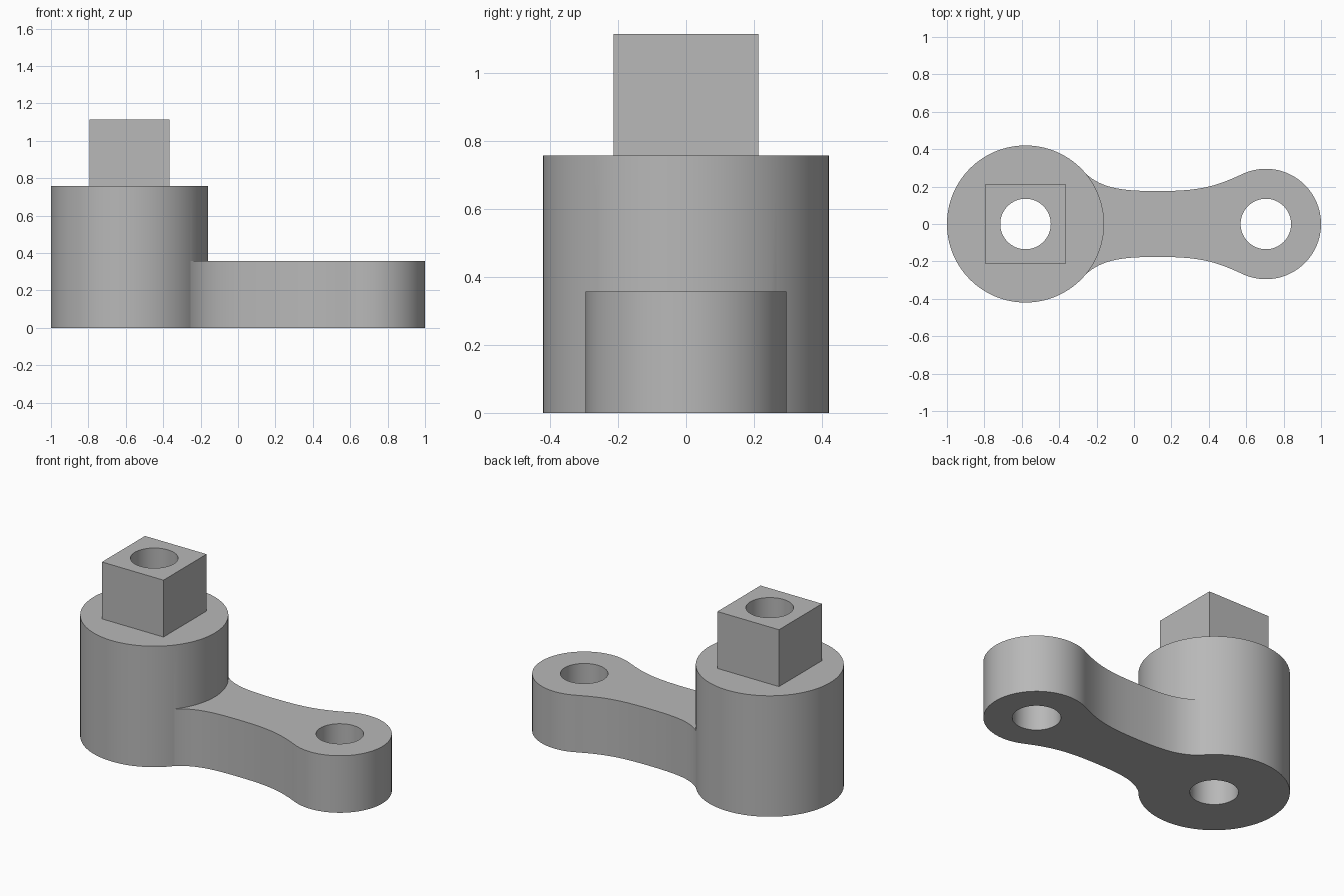
import bpy
import bmesh
from math import cos, sin, pi, radians
from mathutils import Vector
from mathutils.geometry import interpolate_bezier

cube = bpy.data.objects.get("Cube")
if cube:
    bpy.data.objects.remove(cube, do_unlink=True)

BOSS_X, BOSS_R, BOSS_TOP = -0.58, 0.42, 0.757
EYE_X, EYE_R, ARM_TOP = 0.705, 0.295, 0.357
HOLE_R = 0.135
SQUARE, SQUARE_TOP = 0.213, 1.113
BELOW = -0.1

metal = bpy.data.materials.new("grey metal")
metal.use_nodes = True
grey = (0.48, 0.48, 0.48, 1)
metal.diffuse_color = grey
metal.node_tree.nodes["Principled BSDF"].inputs["Base Color"].default_value = grey


def arc(x, r, start, end, steps):
    """Points along a circle centred on the x axis."""
    angles = [radians(start + (end - start) * i / steps) for i in range(steps + 1)]
    return [Vector((x + r * cos(a), r * sin(a), 0)) for a in angles]


def circle(x, r, steps=128):
    return arc(x, r, 0, 360, steps)[:-1]


def prism(name, outline, bottom, top):
    """Extrude a flat counter-clockwise outline into a solid."""
    bm = bmesh.new()
    base = bm.faces.new([bm.verts.new((p.x, p.y, bottom)) for p in outline])
    up = bmesh.ops.extrude_face_region(bm, geom=[base], use_keep_orig=True)
    verts = [v for v in up["geom"] if isinstance(v, bmesh.types.BMVert)]
    bmesh.ops.translate(bm, verts=verts, vec=(0, 0, top - bottom))
    bmesh.ops.recalc_face_normals(bm, faces=bm.faces)
    mesh = bpy.data.meshes.new(name)
    bm.to_mesh(mesh)
    bm.free()
    mesh.materials.append(metal)
    obj = bpy.data.objects.new(name, mesh)
    bpy.context.collection.objects.link(obj)
    return obj


# Upper edge of the arm: tangent to the boss, narrow waist, tangent to the eye
a, b = radians(44), radians(115)
start = Vector((BOSS_X + 0.417 * cos(a), 0.417 * sin(a), 0))
waist = Vector((0.13, 0.176, 0))
end = Vector((EYE_X + EYE_R * cos(b), EYE_R * sin(b), 0))
along = Vector((1, 0, 0))
edge = interpolate_bezier(start, start + 0.14 * Vector((sin(a), -cos(a), 0)),
                          waist - 0.2 * along, waist, 24)
edge += interpolate_bezier(waist, waist + 0.22 * along,
                           end - 0.16 * Vector((sin(b), -cos(b), 0)), end, 24)[1:]
lower = [Vector((p.x, -p.y, 0)) for p in edge]
arm_outline = lower + arc(EYE_X, EYE_R, -115, 115, 80)[1:-1] + edge[::-1]

# Solid parts, joined and then trimmed flat at the base
lever = prism("lever_arm", circle(BOSS_X, BOSS_R), BELOW, BOSS_TOP)
arm = prism("arm_piece", arm_outline, BELOW * 0.5, ARM_TOP)
s = SQUARE
corners = [Vector((BOSS_X + x, y, 0)) for x, y in ((-s, -s), (s, -s), (s, s), (-s, s))]
drive = prism("square_drive", corners, 0.6, SQUARE_TOP)
trim = prism("base_trim", [Vector((x, y, 0)) for x, y in ((-2, -2), (2, -2), (2, 2), (-2, 2))], -1, 0)

# Through holes
boss_hole = prism("boss_hole", circle(BOSS_X, HOLE_R, 64), -0.5, 1.5)
eye_hole = prism("eye_hole", circle(EYE_X, HOLE_R, 64), -0.5, 1.5)

steps = [(arm, "UNION"), (drive, "UNION"), (trim, "DIFFERENCE"),
         (boss_hole, "DIFFERENCE"), (eye_hole, "DIFFERENCE")]
for tool, operation in steps:
    mod = lever.modifiers.new(tool.name, "BOOLEAN")
    mod.operation, mod.object, mod.solver = operation, tool, "EXACT"
    tool.hide_render = True

# Bake the solid and drop the helper parts
bpy.context.view_layer.update()
solid = bpy.data.meshes.new_from_object(lever.evaluated_get(bpy.context.evaluated_depsgraph_get()))
lever.modifiers.clear()
lever.data = solid
solid.name = "lever_arm"
for tool, _ in steps:
    bpy.data.objects.remove(tool, do_unlink=True)

bpy.ops.object.select_all(action="DESELECT")
lever.select_set(True)
bpy.context.view_layer.objects.active = lever
bpy.ops.object.shade_smooth_by_angle(angle=radians(30))
